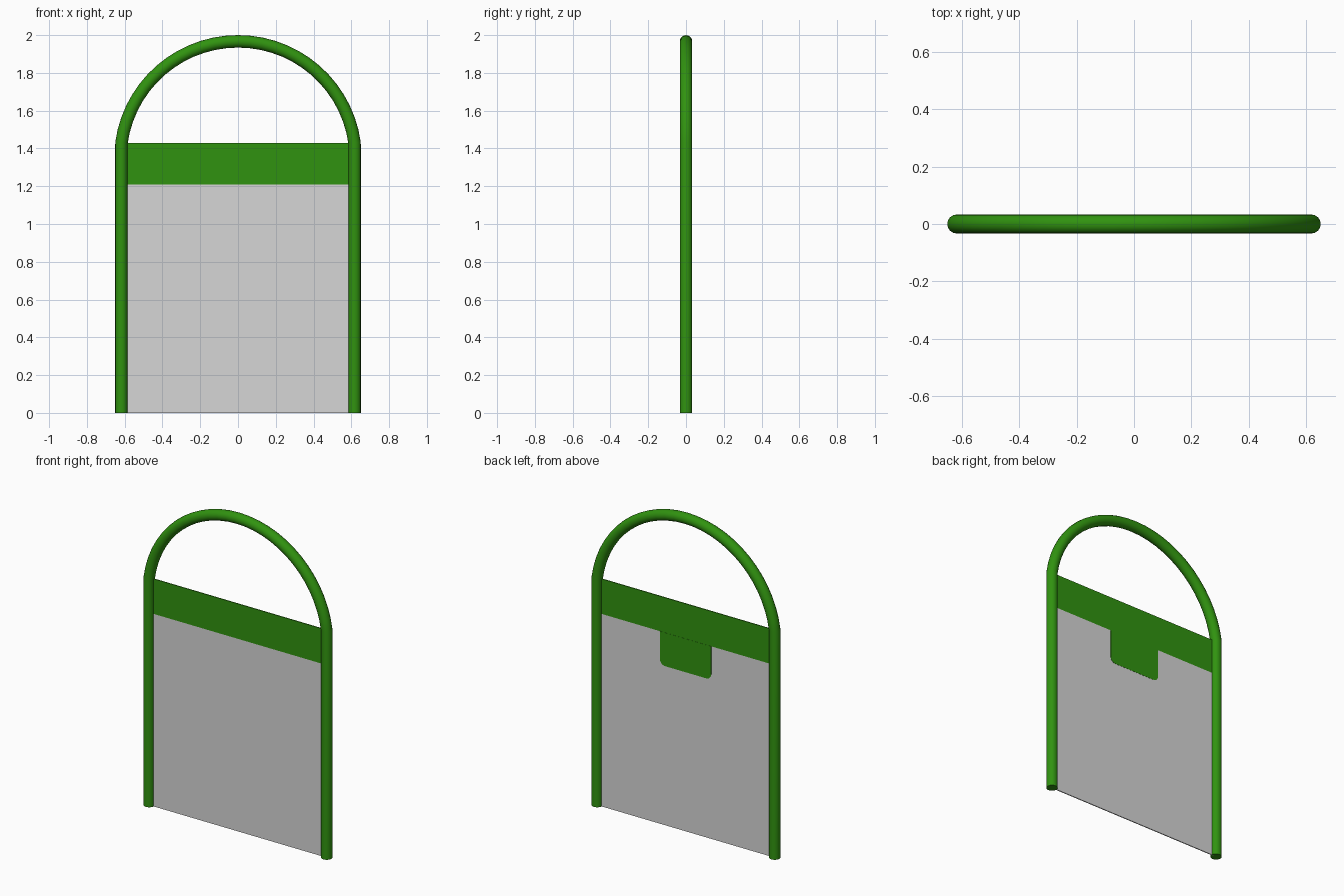
import bpy, bmesh, math

if "Cube" in bpy.data.objects:
    bpy.data.objects.remove(bpy.data.objects["Cube"])


def material(name, rgb):
    m = bpy.data.materials.new(name)
    m.diffuse_color = (*rgb, 1)
    m.use_nodes = True
    m.node_tree.nodes["Principled BSDF"].inputs["Base Color"].default_value = m.diffuse_color
    return m


GREEN = material("leaf green", (0.030, 0.290, 0.005))
GREY = material("light grey", (0.67, 0.67, 0.67))

R = 0.033        # tube radius
X = 0.617        # post centre line
Z_POST = 1.43    # top of the straight posts
Z_TOP = 2.0 - R  # arch centre line at the crown


def plate(name, outline, y0, y1, mat):
    """Extrude an (x, z) outline between two y values."""
    bm = bmesh.new()
    face = bm.faces.new([bm.verts.new((x, y0, z)) for x, z in outline])
    out = bmesh.ops.extrude_face_region(bm, geom=[face])
    bmesh.ops.translate(bm, vec=(0, y1 - y0, 0),
                        verts=[v for v in out["geom"] if isinstance(v, bmesh.types.BMVert)])
    bmesh.ops.recalc_face_normals(bm, faces=bm.faces)
    me = bpy.data.meshes.new(name)
    bm.to_mesh(me)
    bm.free()
    me.materials.append(mat)
    ob = bpy.data.objects.new(name, me)
    bpy.context.collection.objects.link(ob)
    return ob


# Tubular frame: two posts joined by a circular arch
rise = Z_TOP - Z_POST
arc_r = (X * X + rise * rise) / (2 * rise)
zc = Z_TOP - arc_r
a0 = math.asin((Z_POST - zc) / arc_r)
N = 28
path = [(X, 0)]
for i in range(N + 1):
    a = a0 + (math.pi - 2 * a0) * i / N
    path.append((arc_r * math.cos(a), zc + arc_r * math.sin(a)))
path.append((-X, 0))

cu = bpy.data.curves.new("tube_frame", "CURVE")
cu.dimensions = "3D"
cu.bevel_depth = R
cu.bevel_resolution = 6
cu.use_fill_caps = True
sp = cu.splines.new("POLY")
sp.points.add(len(path) - 1)
for p, (x, z) in zip(sp.points, path):
    p.co = (x, 0, z, 1)
cu.materials.append(GREEN)
frame = bpy.data.objects.new("tube_frame", cu)
bpy.context.collection.objects.link(frame)
bpy.context.view_layer.objects.active = frame
frame.select_set(True)
bpy.ops.object.convert(target="MESH")
bpy.ops.object.shade_smooth_by_angle(angle=math.radians(40))

# Infill panel and the coloured band above it
T = 0.003
W = 0.6
plate("infill_panel", [(-W, 0), (W, 0), (W, 1.21), (-W, 1.21)], -T, T, GREY)
plate("top_band", [(-W, 1.21), (W, 1.21), (W, Z_POST), (-W, Z_POST)], -T, T, GREEN)

# Tab with rounded lower corners, on the back only
TW, TZ, CR = 0.178, 1.0, 0.035
tab = [(TW, 1.21), (-TW, 1.21)]
for cx, start in ((-TW + CR, math.pi), (TW - CR, 1.5 * math.pi)):
    for i in range(7):
        a = start + math.pi / 2 * i / 6
        tab.append((cx + CR * math.cos(a), TZ + CR + CR * math.sin(a)))
plate("back_tab", tab, T - 0.001, T + 0.001, GREEN)
